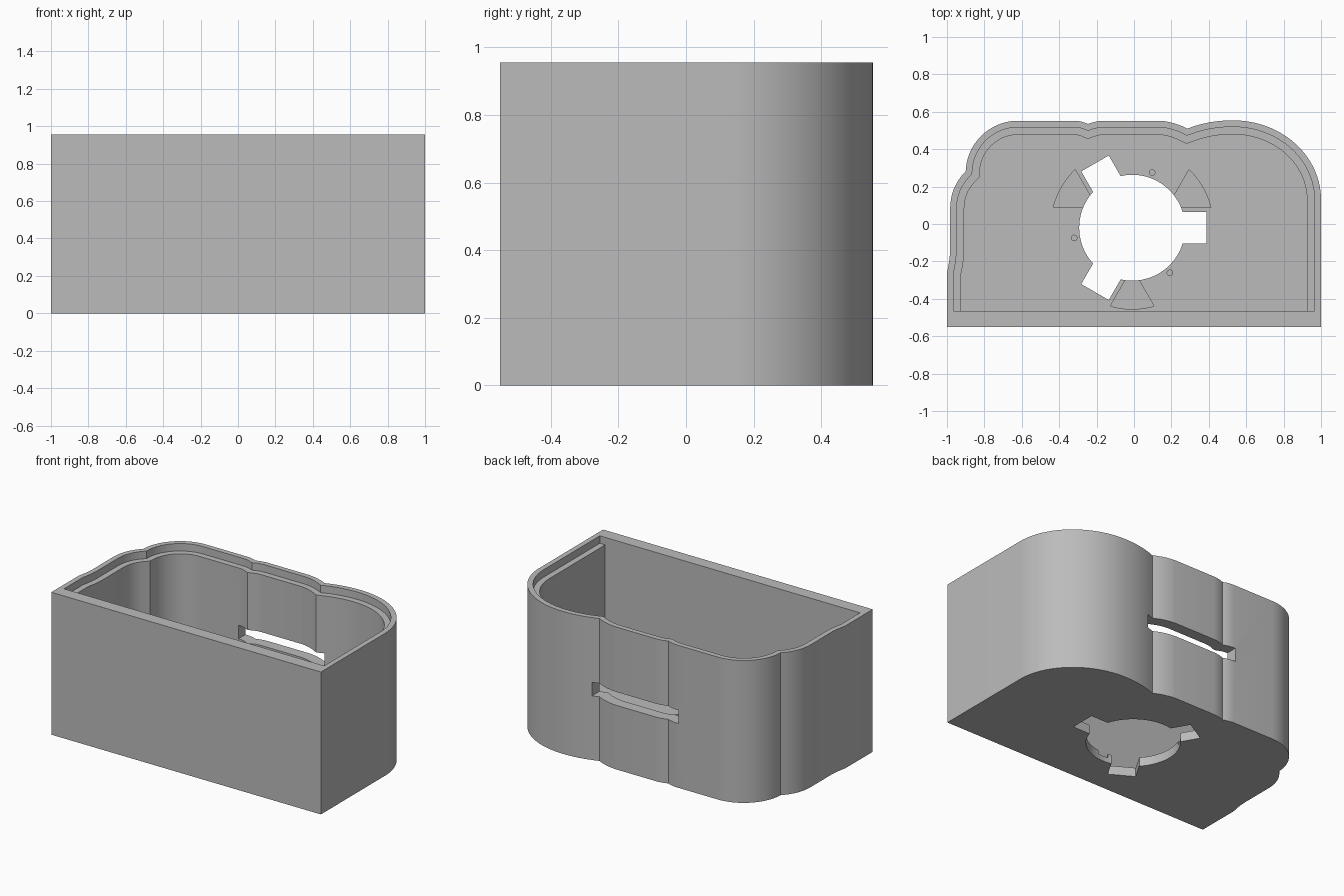
import bpy, bmesh, math
from mathutils import Vector

if "Cube" in bpy.data.objects:
    bpy.data.objects.remove(bpy.data.objects["Cube"])

HEIGHT, FLOOR, FRONT, FRONT_IN = 0.955, 0.06, -0.55, -0.465
CENTRE = Vector((-0.01, -0.02))

grey = bpy.data.materials.new("Plain grey")
grey.use_nodes = True
grey.diffuse_color = (0.5, 0.5, 0.5, 1)
grey.node_tree.nodes["Principled BSDF"].inputs["Base Color"].default_value = (0.5, 0.5, 0.5, 1)


def arc(cx, cy, rx, ry, start, end, n):
    """Elliptical arc between two angles in degrees."""
    angles = [math.radians(start + (end - start) * i / n) for i in range(n + 1)]
    return [Vector((cx + rx * math.cos(a), cy + ry * math.sin(a))) for a in angles]


def bow(a, b, bulge, n=6):
    """Shallow curve from a to b, bulging to the right of travel."""
    a, b = Vector(a), Vector(b)
    side = Vector((b.y - a.y, a.x - b.x)).normalized()
    return [a.lerp(b, i / n) + side * bulge * 4 * (i / n) * (1 - i / n) for i in range(n + 1)]


def inset(path, d):
    """Mitred inset of an open counter-clockwise path."""
    result = []
    for i, p in enumerate(path):
        before = (p - path[i - 1]).normalized() if i else None
        after = (path[i + 1] - p).normalized() if i < len(path) - 1 else before
        before = before or after
        n1, n2 = Vector((-before.y, before.x)), Vector((-after.y, after.x))
        result.append(p + (n1 + n2) * d / (1 + n1.dot(n2)))
    return result


def prism(name, points, z0, z1):
    """Extrude a flat outline from z0 to z1."""
    bm = bmesh.new()
    face = bm.faces.new([bm.verts.new((p[0], p[1], z0)) for p in points])
    moved = bmesh.ops.extrude_face_region(bm, geom=[face])["geom"]
    bmesh.ops.translate(bm, vec=(0, 0, z1 - z0),
                        verts=[v for v in moved if isinstance(v, bmesh.types.BMVert)])
    bmesh.ops.recalc_face_normals(bm, faces=bm.faces[:])
    mesh = bpy.data.meshes.new(name)
    bm.to_mesh(mesh)
    bm.free()
    mesh.materials.append(grey)
    obj = bpy.data.objects.new(name, mesh)
    bpy.context.collection.objects.link(obj)
    return obj


# Wavy wall outline, from front right round the back to front left
segments = [
    [Vector((1, FRONT_IN))],
    arc(0.53, 0.13, 0.47, 0.424, 0, 90, 28),
    bow((0.53, 0.554), (0.285, 0.51), 0.012),
    bow((0.285, 0.51), (0.14, 0.552), 0.008),
    bow((-0.16, 0.552), (-0.245, 0.535), 0.004),
    bow((-0.245, 0.535), (-0.32, 0.552), 0.004),
    arc(-0.62, 0.272, 0.28, 0.28, 90, 178, 20),
    bow((-0.902, 0.28), (-0.983, 0.08), 0.022, 8),
    bow((-0.983, -0.14), (-1, -0.26), -0.003),
    [Vector((-1, FRONT_IN))],
]
wall = []
for segment in segments:
    for p in segment:
        if not wall or (p - wall[-1]).length > 0.006:
            wall.append(p)

body = prism("open_box", wall + [Vector((-1, FRONT)), Vector((1, FRONT))], 0, HEIGHT)

# Cavity and the shallow ledge for the lid
cutters = [
    prism("cavity_cutter", inset(wall, 0.075), FLOOR, HEIGHT + 0.1),
    prism("lid_ledge_cutter", inset(wall, 0.035), HEIGHT - 0.05, HEIGHT + 0.1),
    # Slot through the back wall
    prism("slot_cutter", [(-0.33, 0.3), (0.33, 0.3), (0.33, 0.8), (-0.33, 0.8)], 0.43, 0.52),
    # Round floor opening
    prism("opening_cutter", arc(*CENTRE, 0.283, 0.283, 0, 357, 119), -0.1, 0.2),
]


def turned(points, degrees):
    a = math.radians(degrees)
    return [CENTRE + Vector((x * math.cos(a) - y * math.sin(a),
                             x * math.sin(a) + y * math.cos(a))) for x, y in points]


# Three twist-lock notches, fan recesses and small dimples
notch = [(0.1, -0.085), (0.397, -0.085), (0.397, 0.085), (0.1, 0.085)]
fan = arc(0, 0, 0.216, 0.216, 30, 30, 1)[:1] + arc(0, 0, 0.435, 0.435, 14.4, 45.6, 12)
dimple = arc(0.314, 0, 0.015, 0.015, 0, 330, 11)
for turn in (0, 120, 240):
    cutters.append(prism("notch_cutter", turned(notch, turn), -0.1, 0.2))
    cutters.append(prism("fan_cutter", turned(fan, turn), FLOOR - 0.025, 0.2))
    cutters.append(prism("dimple_cutter", turned(dimple, turn + 70), FLOOR - 0.02, 0.2))

for cutter in cutters:
    cutter.hide_render = True
    cut = body.modifiers.new(cutter.name, "BOOLEAN")
    cut.operation, cut.solver, cut.object = "DIFFERENCE", "EXACT", cutter

# Keep the finished cut and drop the cutters
graph = bpy.context.evaluated_depsgraph_get()
finished = bpy.data.meshes.new_from_object(body.evaluated_get(graph))
body.modifiers.clear()
body.data = finished
for cutter in cutters:
    bpy.data.objects.remove(cutter)

bpy.ops.object.select_all(action="DESELECT")
body.select_set(True)
bpy.context.view_layer.objects.active = body
bpy.ops.object.shade_smooth_by_angle(angle=math.radians(15))
